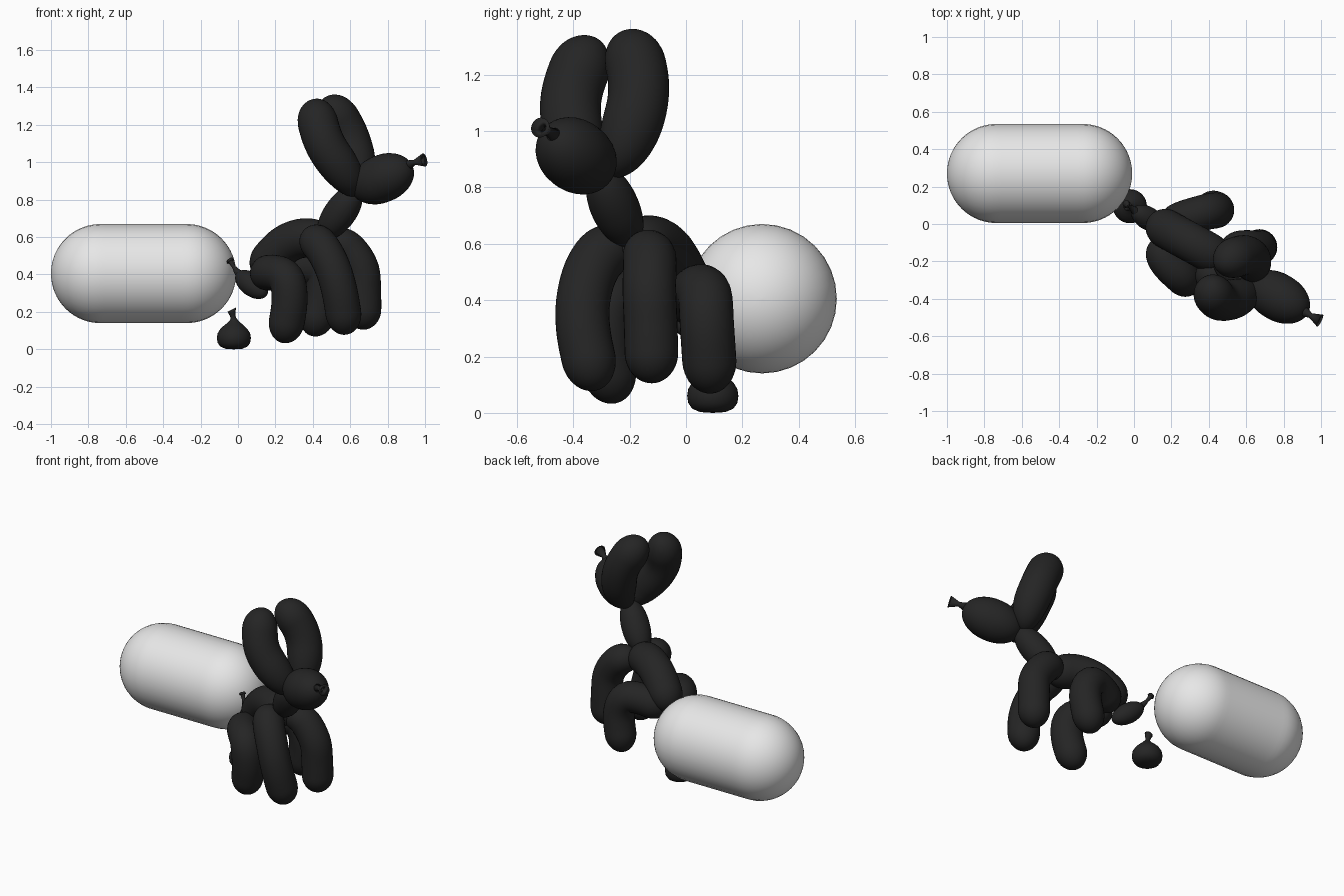
import bpy, bmesh, math
from mathutils import Vector

if "Cube" in bpy.data.objects:
    bpy.data.objects.remove(bpy.data.objects["Cube"])


def material(name, v):
    m = bpy.data.materials.new(name)
    m.diffuse_color = (v, v, v, 1)
    m.use_nodes = True
    m.node_tree.nodes["Principled BSDF"].inputs["Base Color"].default_value = m.diffuse_color
    return m


black = material("black rubber", 0.018)
white = material("pale grey", 0.8)


def spline(points, n=24):
    """Catmull-Rom curve through the points."""
    p = [Vector(q) for q in points]
    p = [2 * p[0] - p[1]] + p + [2 * p[-1] - p[-2]]
    out = []
    for i in range(1, len(p) - 2):
        a, b, c, d = p[i - 1:i + 3]
        for k in range(n):
            t = k / n
            out.append(0.5 * (2 * b + (c - a) * t + (2 * a - 5 * b + 4 * c - d) * t * t
                              + (3 * b - a - 3 * c + d) * t ** 3))
    return out + [p[-2]]


def tube(name, path, radii, mat=black, sides=32):
    """Skin round rings along a path, using a carried frame."""
    bm = bmesh.new()
    rings = []
    normal = None
    for i, (c, r) in enumerate(zip(path, radii)):
        tan = (path[min(i + 1, len(path) - 1)] - path[max(i - 1, 0)]).normalized()
        if normal is None:
            normal = tan.orthogonal()
        normal = (normal - tan * normal.dot(tan)).normalized()
        side = tan.cross(normal)
        rings.append([bm.verts.new(c + r * (math.cos(a) * normal + math.sin(a) * side))
                      for a in (2 * math.pi * k / sides for k in range(sides))])
    for a, b in zip(rings, rings[1:]):
        for k in range(sides):
            j = (k + 1) % sides
            bm.faces.new((a[k], a[j], b[j], b[k]))
    bm.faces.new(rings[0][::-1])
    bm.faces.new(rings[-1])
    bm.normal_update()
    me = bpy.data.meshes.new(name)
    bm.to_mesh(me)
    bm.free()
    me.materials.append(mat)
    me.shade_smooth()
    ob = bpy.data.objects.new(name, me)
    bpy.context.collection.objects.link(ob)
    return ob


def balloon(name, points, r, cap0=None, cap1=None, mat=black, n=44):
    """Sausage from tip to tip with rounded ends of the given cap lengths."""
    fine = spline(points)
    dist = [0]
    for a, b in zip(fine, fine[1:]):
        dist.append(dist[-1] + (b - a).length)
    total = dist[-1]
    cap0, cap1 = cap0 or r, cap1 or r
    path, radii = [], []
    j = 0
    for i in range(n + 1):
        s = total * (1 - math.cos(math.pi * i / n)) / 2
        while j < len(dist) - 2 and dist[j + 1] < s:
            j += 1
        path.append(fine[j].lerp(fine[j + 1], (s - dist[j]) / (dist[j + 1] - dist[j])))
        u = max(0, 1 - s / cap0, 1 - (total - s) / cap1)
        radii.append(max(0.0005, r * math.sqrt(max(0, 1 - u * u))))
    return tube(name, path, radii, mat)


# long pale capsule
balloon("capsule", [(-1, .27, .405), (-.5, .27, .405), (-.01, .27, .405)], .265, mat=white)

# body and neck
balloon("body", [(.11, .01, .38), (.18, -.03, .49), (.27, -.08, .57),
                 (.38, -.14, .595), (.5, -.21, .55)], .105, .13, .13)
balloon("neck", [(.45, -.19, .6), (.55, -.255, .735), (.64, -.31, .87)], .086, .17, .17)

# head and its knot
balloon("head", [(.62, -.30, .845), (.77, -.39, .912), (.925, -.475, .975)], .127, .18, .18)
tube("head_knot", spline([(.89, -.455, .975), (.945, -.49, 1.0), (.995, -.517, 1.012),
                          (.975, -.505, 1.007)], 1), [.035, .014, .036, .004])

# ears
balloon("right_ear", [(.64, -.32, .83), (.57, -.385, .94), (.475, -.41, 1.08),
                      (.43, -.385, 1.2), (.41, -.32, 1.33)], .108, .26, .14)
balloon("left_ear", [(.62, -.28, .84), (.635, -.215, .96), (.605, -.172, 1.1),
                     (.55, -.175, 1.22), (.46, -.22, 1.34)], .108, .24, .14)

# front legs
balloon("right_front_leg", [(.37, -.2, .6), (.435, -.3, .56), (.5, -.355, .45),
                            (.545, -.365, .3), (.58, -.32, .08)], .096, .12, .12)
balloon("left_front_leg", [(.46, -.16, .56), (.57, -.13, .55), (.655, -.13, .44),
                           (.67, -.125, .3), (.67, -.12, .105)], .095, .12, .11)

# hind legs
balloon("right_hind_leg", [(.13, -.07, .38), (.17, -.19, .41), (.255, -.28, .38),
                           (.275, -.29, .25), (.24, -.25, .035)], .096, .12, .12)
balloon("left_hind_leg", [(.15, -.02, .36), (.27, .03, .42), (.39, .065, .42),
                          (.44, .075, .3), (.4, .09, .07)], .096, .12, .12)

# tail and its stem
balloon("tail", [(.15, -.02, .29), (.075, .03, .345), (-.005, .075, .405)], .062, .11, .11)
tube("tail_stem", spline([(.03, .05, .385), (0, .075, .41), (-.025, .095, .445),
                          (-.045, .11, .48), (-.038, .105, .468)], 6),
     [.03 - .0018 * i for i in range(12)] + [.01 + .001 * i for i in range(12)] + [.004])

# small dropped balloon with a knot
tube("dropping", [Vector((-.022 + dx, .095, z)) for dx, z in
                  [(0, 0), (0, .003), (0, .015), (0, .035), (0, .06), (0, .085), (0, .108),
                   (0, .127), (0, .142), (-.001, .155), (-.003, .167), (-.006, .18),
                   (-.01, .198), (-.012, .212), (-.011, .2)]],
     [.001, .045, .073, .087, .091, .087, .073, .053, .035, .022, .014, .015,
      .02, .025, .004])
